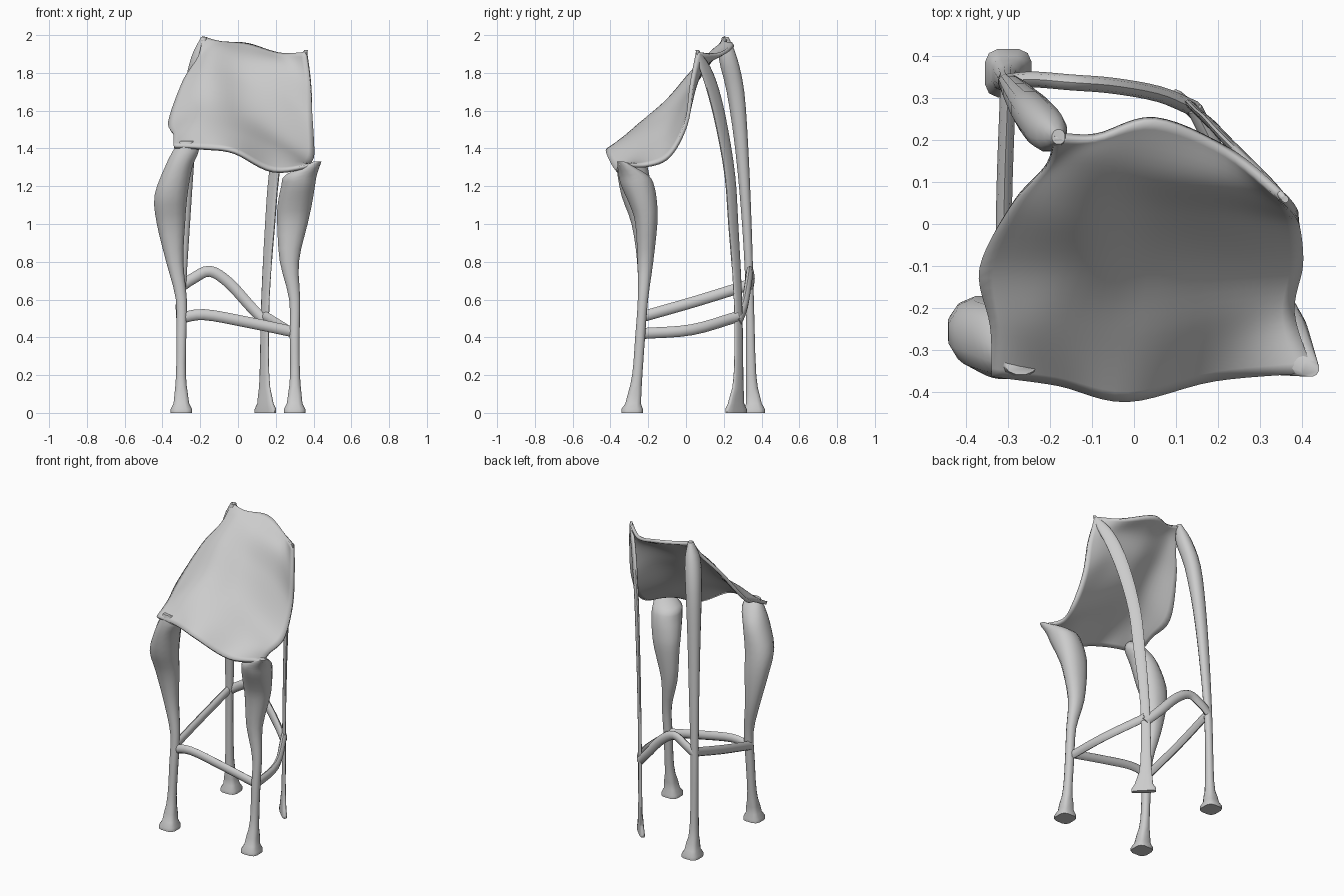
import bpy, bmesh, math
from mathutils import Vector

if "Cube" in bpy.data.objects:
    bpy.data.objects.remove(bpy.data.objects["Cube"])


def spline(rows, steps):
    """Catmull-Rom interpolation through a list of equal-length tuples."""
    pts = [Vector(r) for r in rows]
    ext = [2 * pts[0] - pts[1]] + pts + [2 * pts[-1] - pts[-2]]
    out = []
    for i in range(1, len(ext) - 2):
        a, b, c, d = ext[i - 1:i + 3]
        for s in range(steps):
            t = s / steps
            out.append(0.5 * (2 * b + (c - a) * t + (2 * a - 5 * b + 4 * c - d) * t**2
                              + (3 * b - a - 3 * c + d) * t**3))
    return out + [pts[-1]]


def make(name, bm, angle=60):
    bmesh.ops.recalc_face_normals(bm, faces=bm.faces)
    me = bpy.data.meshes.new(name)
    bm.to_mesh(me)
    bm.free()
    ob = bpy.data.objects.new(name, me)
    bpy.context.collection.objects.link(ob)
    bpy.ops.object.select_all(action='DESELECT')
    bpy.context.view_layer.objects.active = ob
    ob.select_set(True)
    bpy.ops.object.shade_smooth_by_angle(angle=math.radians(angle))
    return ob


def loft(name, rings):
    """Skin a list of vertex rings and cap both ends."""
    bm = bmesh.new()
    vs = [[bm.verts.new(p) for p in r] for r in rings]
    n = len(vs[0])
    for a, b in zip(vs, vs[1:]):
        for i in range(n):
            bm.faces.new((a[i], a[(i + 1) % n], b[(i + 1) % n], b[i]))
    bm.faces.new(vs[0][::-1])
    bm.faces.new(vs[-1])
    return make(name, bm)


def leg(name, foot, rows, turn=0, sides=12):
    """foot and rows: (x, y, z, half width, half depth); feet are squarer than shafts."""
    full = [Vector(f) for f in foot] + spline(rows, 3)
    rings = []
    for x, y, z, rx, ry in full:
        e = 0.6 if z < 0.1 else 0.9
        ring = []
        for i in range(sides):
            a = 2 * math.pi * (i + 0.5) / sides
            u = rx * math.copysign(abs(math.cos(a)) ** e, math.cos(a))
            v = ry * math.copysign(abs(math.sin(a)) ** e, math.sin(a))
            ring.append((x + u * math.cos(turn) - v * math.sin(turn),
                         y + u * math.sin(turn) + v * math.cos(turn), z))
        rings.append(ring)
    return loft(name, rings)


def rung(name, path, w=0.019, h=0.029, sides=8):
    pts = spline(path, 4)
    rings = []
    for i, p in enumerate(pts):
        t = (pts[min(i + 1, len(pts) - 1)] - pts[max(i - 1, 0)]).normalized()
        side = t.cross(Vector((0, 0, 1))).normalized()
        up = side.cross(t)
        rings.append([p + side * w * math.cos(a) + up * h * math.sin(a)
                      for a in (2 * math.pi * k / sides for k in range(sides))])
    return loft(name, rings)


# Seat: wavy sheet, rows run left to right, from front lip to back rim
rows = [
    [(-.34, -.36, 1.41), (-.18, -.38, 1.40), (-.02, -.42, 1.38), (.19, -.37, 1.28), (.43, -.355, 1.32)],
    [(-.34, -.24, 1.47), (-.20, -.25, 1.52), (.00, -.27, 1.47), (.20, -.23, 1.38), (.38, -.21, 1.31)],
    [(-.365, -.10, 1.54), (-.16, -.10, 1.65), (.03, -.10, 1.57), (.22, -.09, 1.47), (.40, -.09, 1.36)],
    [(-.29, .05, 1.75), (-.15, .03, 1.80), (.03, .03, 1.73), (.22, .02, 1.67), (.395, .00, 1.53)],
    [(-.21, .14, 1.88), (-.12, .15, 1.92), (.03, .13, 1.87), (.22, .09, 1.83), (.385, .03, 1.74)],
    [(-.19, .21, 1.99), (-.09, .21, 1.96), (.05, .25, 1.95), (.22, .18, 1.90), (.36, .06, 1.91)],
]
across = [spline(r, 6) for r in rows]
cols = [spline([r[j] for r in across], 6) for j in range(len(across[0]))]
bm = bmesh.new()
grid = [[bm.verts.new(p) for p in c] for c in cols]
for a, b in zip(grid, grid[1:]):
    for i in range(len(a) - 1):
        bm.faces.new((a[i], b[i], b[i + 1], a[i + 1]))
seat = make("seat", bm)
sol = seat.modifiers.new("thickness", 'SOLIDIFY')
sol.thickness = 0.02
sol.offset = 0


# Front legs: shared slim lower part, different knees
def front_lower(s):
    foot = [(s * .30, -.285, 0, .058, .058), (s * .30, -.285, .02, .058, .058)]
    shaft = [(s * .30, -.28, .05, .042, .042), (s * .302, -.258, .2, .027, .028),
             (s * .3, -.243, .4, .027, .027), (s * .3, -.228, .6, .03, .028)]
    return foot, shaft


foot, shaft = front_lower(-1)
leg("front_left_leg", foot, shaft + [
    (-.335, -.218, .8, .047, .042), (-.355, -.23, 1.0, .077, .06),
    (-.355, -.262, 1.15, .09, .082), (-.315, -.285, 1.3, .075, .085),
    (-.275, -.31, 1.39, .07, .06), (-.27, -.33, 1.44, .04, .03)])
foot, shaft = front_lower(1)
leg("front_right_leg", foot, shaft + [
    (.272, -.215, .8, .052, .043), (.288, -.21, 1.0, .083, .06),
    (.300, -.225, 1.1, .093, .075), (.318, -.255, 1.2, .092, .09),
    (.335, -.28, 1.26, .085, .08), (.42, -.345, 1.33, .022, .02)])

# Back left leg: tall, bending forward into the seat's high corner
leg("back_left_leg", [(-.30, .36, 0, .057, .059), (-.30, .36, .02, .057, .059)], [
    (-.30, .36, .05, .042, .042), (-.302, .345, .2, .026, .028),
    (-.30, .338, .6, .024, .022), (-.285, .322, 1.0, .032, .026),
    (-.265, .295, 1.4, .04, .036), (-.24, .262, 1.7, .047, .048),
    (-.205, .222, 1.88, .045, .05), (-.18, .208, 1.99, .016, .018)])

# Back right leg: flattened blade lying across the corner
leg("back_right_leg", [(.145, .265, 0, .075, .016), (.145, .265, .02, .075, .016)], [
    (.145, .265, .05, .056, .014), (.14, .278, .2, .034, .011),
    (.145, .275, .6, .029, .01), (.17, .25, 1.0, .036, .01),
    (.19, .233, 1.25, .038, .011), (.228, .192, 1.5, .042, .012),
    (.275, .145, 1.7, .045, .013), (.32, .1, 1.83, .04, .012),
    (.36, .06, 1.92, .01, .008)], turn=-math.pi / 4)

# Rungs joining neighbouring legs
rung("front_rung", [(-.31, -.235, .50), (-.18, -.235, .52), (.05, -.235, .48), (.29, -.235, .43)])
rung("left_rung", [(-.31, -.23, .51), (-.31, .05, .59), (-.30, .34, .68)])
rung("back_rung", [(-.30, .34, .67), (-.24, .345, .71), (-.15, .338, .75), (-.05, .33, .69),
                   (.06, .31, .57), (.145, .275, .48)])
rung("right_rung", [(.29, -.235, .42), (.26, .03, .44), (.145, .275, .51)])
